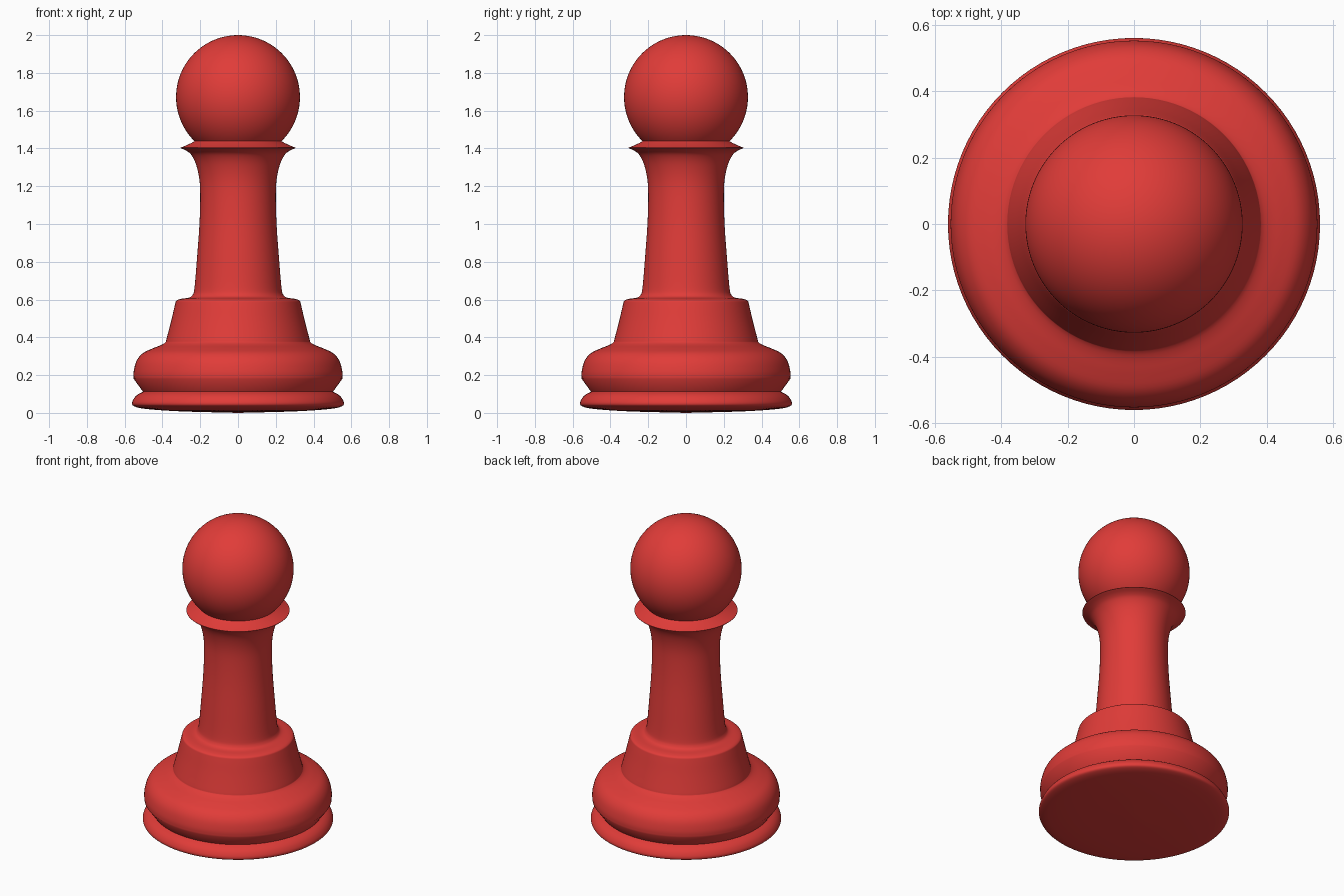
import bpy, bmesh, math
from mathutils import Vector

if "Cube" in bpy.data.objects:
    bpy.data.objects.remove(bpy.data.objects["Cube"])

SEGMENTS = 96

red = bpy.data.materials.new("red")
red.diffuse_color = (0.75, 0.045, 0.04, 1)
red.use_nodes = True
red.node_tree.nodes["Principled BSDF"].inputs["Base Color"].default_value = red.diffuse_color


def smooth_run(points, steps=4):
    """Catmull-Rom curve through the (radius, height) points."""
    p = [Vector(q) for q in points]
    p = [2 * p[0] - p[1]] + p + [2 * p[-1] - p[-2]]
    out = []
    for a, b, c, d in zip(p, p[1:], p[2:], p[3:]):
        for k in range(steps):
            t = k / steps
            out.append(0.5 * (2 * b + (c - a) * t + (2 * a - 5 * b + 4 * c - d) * t ** 2
                              + (3 * b - a - 3 * c + d) * t ** 3))
    return out + [p[-2]]


def lathe(name, profile):
    """Turn a bottom-to-top profile around the z axis."""
    bm = bmesh.new()
    rings = []
    for r, z in profile:
        rings.append([bm.verts.new((r * math.cos(a), r * math.sin(a), z))
                      for a in (math.tau * i / SEGMENTS for i in range(SEGMENTS))])
    for low, high in zip(rings, rings[1:]):
        for i in range(SEGMENTS):
            j = (i + 1) % SEGMENTS
            bm.faces.new((low[i], low[j], high[j], high[i]))
    bmesh.ops.remove_doubles(bm, verts=bm.verts, dist=1e-5)
    mesh = bpy.data.meshes.new(name)
    bm.to_mesh(mesh)
    bm.free()
    mesh.materials.append(red)
    obj = bpy.data.objects.new(name, mesh)
    bpy.context.collection.objects.link(obj)
    bpy.ops.object.select_all(action='DESELECT')
    obj.select_set(True)
    bpy.context.view_layer.objects.active = obj
    bpy.ops.object.shade_smooth_by_angle(angle=math.radians(35))


# Foot: slightly domed underside and rounded rim
lathe("foot", smooth_run([(0, 0), (0.3, 0.008), (0.48, 0.02), (0.545, 0.033),
                          (0.561, 0.05), (0.55, 0.078), (0.53, 0.098), (0.503, 0.112)]))

# Body: undercut, bulging skirt, stepped cone, stem and flared collar
skirt = smooth_run([(0.552, 0.18), (0.552, 0.22), (0.537, 0.275), (0.505, 0.315),
                    (0.455, 0.34), (0.41, 0.358), (0.385, 0.373), (0.379, 0.39),
                    (0.353, 0.49), (0.333, 0.575), (0.325, 0.595), (0.3, 0.604),
                    (0.26, 0.61), (0.24, 0.625), (0.23, 0.665), (0.217, 0.82),
                    (0.204, 1.0), (0.2, 1.15), (0.205, 1.24), (0.222, 1.315),
                    (0.245, 1.363), (0.27, 1.386), (0.304, 1.402)])
collar_top = smooth_run([(0.304, 1.404), (0.275, 1.416), (0.245, 1.43), (0.23, 1.4385)])
lathe("body", [(0.503, 0.112)] + skirt + collar_top)

# Head: ball, open where it meets the collar
R, CZ = 0.328, 1.672
start = math.asin(-(CZ - 1.4385) / R)
angles = [start + (math.pi / 2 - start) * i / 40 for i in range(41)]
lathe("head", [(R * math.cos(a), CZ + R * math.sin(a)) for a in angles])
